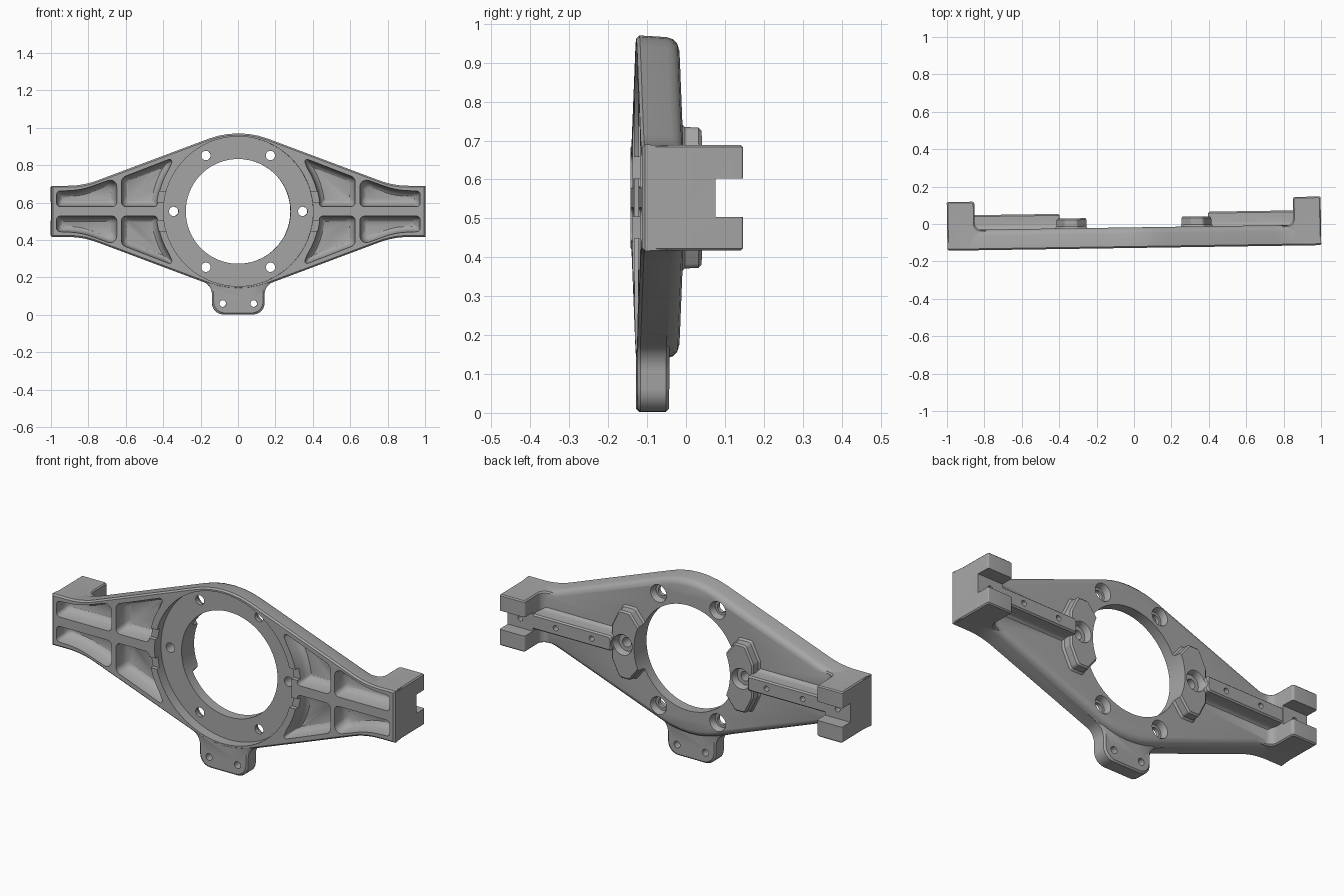
import bpy, bmesh, math
from mathutils import Vector, Matrix

if "Cube" in bpy.data.objects:
    bpy.data.objects.remove(bpy.data.objects["Cube"])

metal = bpy.data.materials.new("plain grey metal")
metal.use_nodes = True
GREY = (0.38, 0.38, 0.38, 1)
metal.diffuse_color = GREY
metal.node_tree.nodes["Principled BSDF"].inputs["Base Color"].default_value = GREY

CZ = 0.553                   # height of the bore centre
FRONT, BACK = -0.128, -0.018  # faces of the plate
RING = 0.345                 # bolt circle radius


def shrink(pts, d):
    """Offset a counter-clockwise outline inward by d."""
    out = []
    for i, p in enumerate(pts):
        e1, e2 = (p - pts[i - 1]).normalized(), (pts[(i + 1) % len(pts)] - p).normalized()
        n1, n2 = Vector((-e1.y, e1.x)), Vector((-e2.y, e2.x))
        out.append(p + (n1 + n2) * d / (1 + n1.dot(n2)))
    return out


def fillet(pts, radii, seg=6):
    """Replace corners by true arcs."""
    out = []
    for i, v in enumerate(pts):
        if radii[i] == 0:
            out.append(v)
            continue
        a, b = pts[i - 1] - v, pts[(i + 1) % len(pts)] - v
        half = (math.pi - a.angle(b)) / 2
        t = min(radii[i] * math.tan(half), 0.47 * a.length, 0.47 * b.length)
        p, q, w = v + a.normalized() * t, v + b.normalized() * t, math.cos(half)
        for k in range(seg + 1):
            u = k / seg
            c0, c1, c2 = (1 - u) ** 2, 2 * w * u * (1 - u), u * u
            out.append((p * c0 + v * c1 + q * c2) / (c0 + c1 + c2))
    return out


def loft(name, corners, layers, upright=False):
    """Solid from (a, b, radius) corners and (depth, inset) layers."""
    pts = [Vector(c[:2]) for c in corners]
    radii = [c[2] for c in corners]
    if sum(p.cross(pts[(i + 1) % len(pts)]) for i, p in enumerate(pts)) < 0:
        pts.reverse()
        radii.reverse()
    bm = bmesh.new()
    rings = []
    for depth, inset in layers:
        loop = fillet(shrink(pts, inset), radii)
        rings.append([bm.verts.new((p.x, p.y, depth) if upright else (p.x, depth, p.y))
                      for p in loop])
    for r, s in zip(rings, rings[1:]):
        for i in range(len(r)):
            bm.faces.new((r[i - 1], r[i], s[i], s[i - 1]))
    bm.faces.new(rings[0])
    bm.faces.new(rings[-1])
    bmesh.ops.recalc_face_normals(bm, faces=bm.faces)
    mesh = bpy.data.meshes.new(name)
    bm.to_mesh(mesh)
    bm.free()
    mesh.materials.append(metal)
    ob = bpy.data.objects.new(name, mesh)
    bpy.context.collection.objects.link(ob)
    return ob


def disc(name, x, z, r, layers, n=32):
    ring = [(x + r * math.cos(k * math.tau / n), z + r * math.sin(k * math.tau / n), 0)
            for k in range(n)]
    return loft(name, ring, layers)


def box(name, x0, x1, z0, z1, layers, r=0.0):
    return loft(name, [(x0, z0, r), (x1, z0, r), (x1, z1, r), (x0, z1, r)], layers)


def combine(tool, operation):
    """Merge a part into the bracket, or cut it away."""
    tool.hide_render = True
    mod = bracket.modifiers.new("combine", 'BOOLEAN')
    mod.operation, mod.solver, mod.object = operation, 'EXACT', tool
    bpy.context.view_layer.objects.active = bracket
    bpy.ops.object.modifier_apply(modifier=mod.name)
    bpy.data.objects.remove(tool)


def add(tool):
    combine(tool, 'UNION')


def cut(tool):
    combine(tool, 'DIFFERENCE')


# Main plate: diamond outline with swept ends and a soft back edge
top = [(1, CZ + 0.137, 0), (0.83, CZ + 0.137, 0.8), (0, CZ + 0.448, 0.455),
       (-0.83, CZ + 0.137, 0.8), (-1, CZ + 0.137, 0)]
outline = top + [(x, 2 * CZ - z, r) for x, z, r in reversed(top)]
bracket = loft("bracket", outline, [(FRONT, 0.008), (FRONT + 0.008, 0), (-0.05, 0.004),
                                    (-0.034, 0.009), (-0.023, 0.019), (BACK, 0.034)])

# Lower mounting tab, flared into the plate
half = [(0.14, 0.002, 0.06), (0.14, 0.158, 0.09), (0.24, 0.198, 0)]
add(loft("lower_tab", half + [(-x, z, r) for x, z, r in reversed(half)],
         [(FRONT + 0.001, 0.008), (FRONT + 0.009, 0), (-0.053, 0), (-0.045, 0.008)]))

for s in (1, -1):
    # End block with a filleted foot
    add(loft("end_block", [(s * 0.9995, -0.118, 0), (s * 0.9995, 0.132, 0.006),
                           (s * 0.852, 0.132, 0.012), (s * 0.852, -0.019, 0.06),
                           (s * 0.77, -0.021, 0), (s * 0.77, -0.06, 0), (s * 0.9, -0.118, 0)],
             [(CZ - 0.136, 0.006), (CZ - 0.13, 0), (CZ + 0.13, 0), (CZ + 0.136, 0.006)], True))
    # Back rib
    add(box("back_rib", s * 0.395, s * 0.9, CZ - 0.042, CZ + 0.042,
            [(-0.04, -0.012), (BACK, -0.012), (-0.008, -0.003), (0.002, 0), (0.052, 0.002),
             (0.06, 0.009)], 0.012))
    # Bolt boss beside the bore
    edge = [(0.24, 0.1, 0.01), (0.305, 0.182, 0.015), (0.37, 0.182, 0.02), (0.415, 0.09, 0.03)]
    add(loft("bolt_boss", [(s * x, CZ + z, r) for x, z, r in edge] +
             [(s * x, CZ - z, r) for x, z, r in reversed(edge)],
             [(-0.04, -0.008), (BACK, -0.008), (-0.008, 0), (0.027, 0.002), (0.035, 0.01)]))

# Bore and front ring seat
cut(disc("ring_seat", 0, CZ, 0.4, [(-0.3, 0), (-0.073, 0)], 96))
cut(disc("bore", 0, CZ, 0.28, [(-0.3, 0), (0.3, 0)], 96))

# Front pockets with drafted walls and rounded floors
pocket = [(-0.3, 0), (FRONT + 0.004, 0), (-0.075, 0.008), (-0.058, 0.016), (-0.048, 0.03)]
arc = [(0.435 * math.cos(math.radians(a)), 0.435 * math.sin(math.radians(a)), 0)
       for a in (8, 14, 20, 26, 32)]
inner = [(0.435, 0.025, 0.02)] + arc + [(0.345, 0.288, 0.02), (0.625, 0.18, 0.035),
                                        (0.625, 0.025, 0.025)]
outer = [(0.65, 0.025, 0.025), (0.972, 0.025, 0.02), (0.972, 0.108, 0.02),
         (0.84, 0.114, 0.4), (0.65, 0.182, 0.035)]
for sx in (1, -1):
    for sz in (1, -1):
        for shape in (inner, outer):
            cut(loft("pocket", [(sx * x, CZ + sz * z, r) for x, z, r in shape], pocket))
        # Shallow notch in the ring wall
        cut(box("rim_notch", sx * 0.385, sx * 0.45, CZ + sz * 0.05, CZ + sz * 0.105,
                [(-0.3, 0), (-0.105, 0)]))

# Slots in the end blocks and screw holes along the ribs
for s in (1, -1):
    cut(box("end_slot", s * 0.8, s * 1.1, CZ - 0.05, CZ + 0.05, [(0.0605, 0), (0.3, 0)]))
    for x in (0.51, 0.72, 0.925):
        cut(disc("rib_hole", s * x, CZ, 0.014, [(0.0, 0), (0.2, 0)], 20))
    cut(disc("tab_hole", s * 0.083, 0.06, 0.018, [(-0.3, 0), (0.2, 0)], 24))

# Bolt circle: through holes with counterbores behind
for k in range(6):
    a = k * math.tau / 6
    x, z = RING * math.cos(a), CZ + RING * math.sin(a)
    cut(disc("bolt_hole", x, z, 0.025, [(-0.3, 0), (0.3, 0)]))
    face, r = (0.035, 0.05) if k % 3 == 0 else (BACK, 0.042)
    cut(disc("counterbore", x, z, r, [(face - 0.035, 0.004), (face - 0.006, 0),
                                      (face + 0.002, -0.006), (face + 0.1, -0.006)]))

# Slight turn about the vertical axis, then smooth shading
bracket.data.transform(Matrix.Rotation(math.radians(0.85), 4, 'Z'))
bpy.ops.object.select_all(action='DESELECT')
bracket.select_set(True)
bpy.context.view_layer.objects.active = bracket
bpy.ops.object.shade_smooth_by_angle(angle=math.radians(32))
